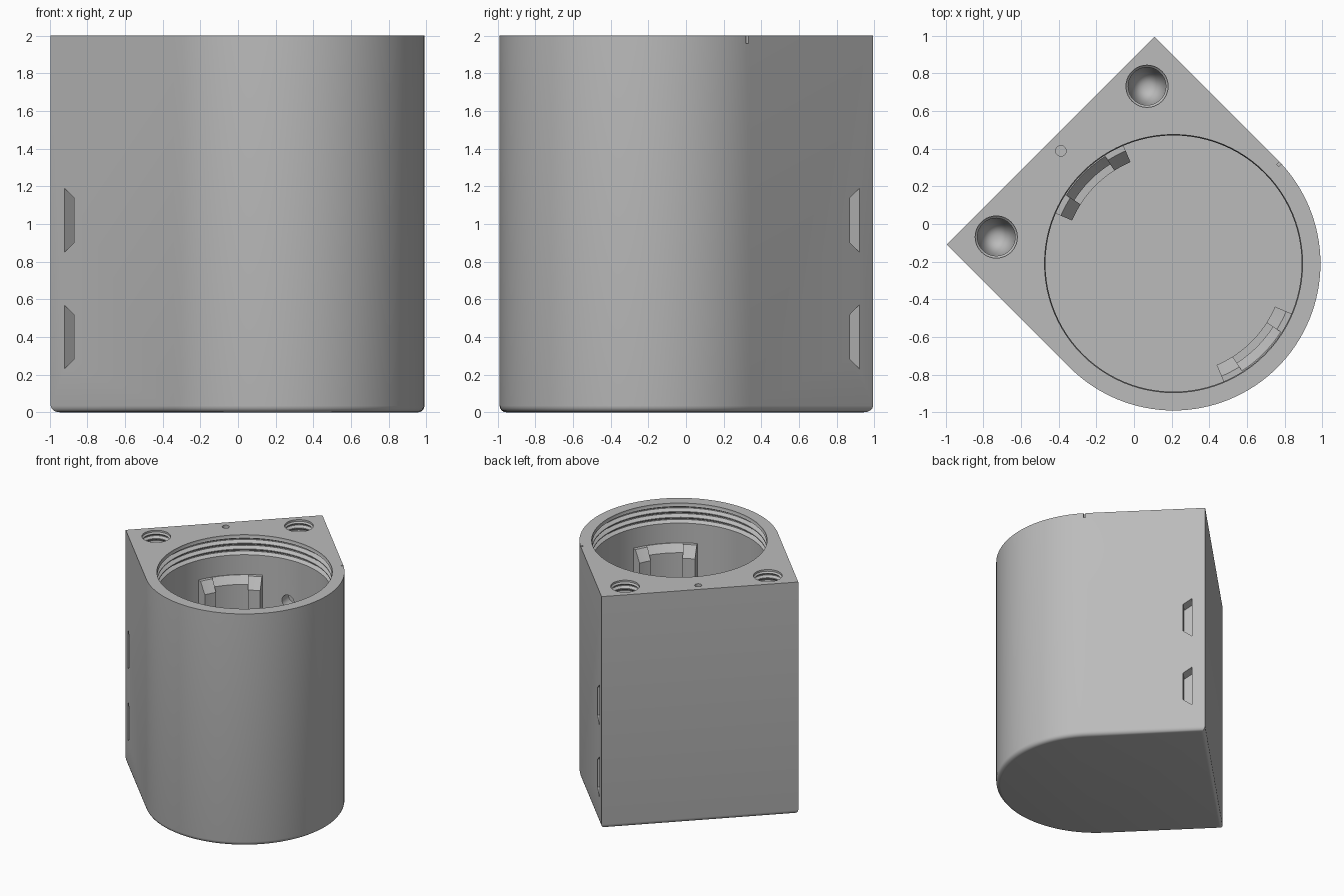
import bpy, bmesh, math
from mathutils import Matrix, Vector

cube = bpy.data.objects.get("Cube")
if cube:
    bpy.data.objects.remove(cube, do_unlink=True)

R = 0.78          # outer radius and half width
BACK = 0.923      # distance from the bore axis to the flat back
PLACE = Matrix.Translation((0.21, -0.21, 0)) @ Matrix.Rotation(math.radians(45), 4, 'Z')

grey = bpy.data.materials.new("plain_grey")
grey.use_nodes = True
colour = (0.5, 0.5, 0.5, 1)
grey.diffuse_color = colour
grey.node_tree.nodes["Principled BSDF"].inputs["Base Color"].default_value = colour


def make(name, bm):
    bmesh.ops.recalc_face_normals(bm, faces=bm.faces)
    me = bpy.data.meshes.new(name)
    bm.to_mesh(me)
    bm.free()
    me.materials.append(grey)
    ob = bpy.data.objects.new(name, me)
    bpy.context.collection.objects.link(ob)
    return ob


def prism(name, points, direction, bevel=0):
    """Extrude a flat outline, optionally rounding its starting rim."""
    bm = bmesh.new()
    base = bm.faces.new([bm.verts.new(p) for p in points])
    rim = list(base.edges)
    ext = bmesh.ops.extrude_face_region(bm, geom=[base], use_keep_orig=True)
    verts = [g for g in ext["geom"] if isinstance(g, bmesh.types.BMVert)]
    bmesh.ops.translate(bm, verts=verts, vec=direction)
    if bevel:
        bmesh.ops.bevel(bm, geom=rim, offset=bevel, segments=4, profile=0.5, affect='EDGES')
    return make(name, bm)


def revolve(name, profile, centre=(0, 0), start=0, end=360, steps=96):
    """Turn a radius/height profile; a partial turn gives a closed, capped sector."""
    full = end - start == 360
    bm = bmesh.new()
    rings = []
    for i in range(steps if full else steps + 1):
        a = math.radians(start + (end - start) * i / steps)
        rings.append([bm.verts.new((centre[0] + r * math.cos(a), centre[1] + r * math.sin(a), z))
                      for r, z in profile])
    n = len(profile)
    for i in range(steps):
        a, b = rings[i], rings[(i + 1) % len(rings)]
        for j in range(n - 1 if full else n):
            k = (j + 1) % n
            bm.faces.new((a[j], a[k], b[k], b[j]))
    if full:
        bmesh.ops.remove_doubles(bm, verts=bm.verts, dist=1e-5)
    else:
        bm.faces.new(rings[0])
        bm.faces.new(rings[-1])
    return make(name, bm)


def thread(radius, depth, bottom, pitch, turns):
    """Ring grooves along a bore wall, listed upwards."""
    pts = []
    for i in range(turns):
        z = bottom + i * pitch
        pts += [(radius, z), (radius + depth, z + pitch * 0.35),
                (radius + depth, z + pitch * 0.5), (radius, z + pitch * 0.85)]
    return pts


def smooth(ob):
    bpy.ops.object.select_all(action='DESELECT')
    ob.select_set(True)
    bpy.context.view_layer.objects.active = ob
    bpy.ops.object.shade_smooth_by_angle(angle=math.radians(25))


# Housing: half round front, flat sides and back, rounded lower rim
outline = [(R, BACK, 0), (-R, BACK, 0)]
for i in range(65):
    a = math.pi * (1 + i / 64)
    outline.append((R * math.cos(a), R * math.sin(a), 0))
housing = prism("housing", outline, Vector((0, 0, 2)), bevel=0.035)

# Main bore with threaded mouth
cutters = [revolve("bore_cutter", [(0, 0.1), (0.68, 0.1)] + thread(0.68, 0.03, 1.83, 0.05, 3)
                   + [(0.685, 1.985), (0.685, 2.05), (0, 2.05)])]

# Threaded screw holes and the side slots beside them
for s in (-1, 1):
    cutters.append(revolve("screw_cutter", [(0, 1.25), (0.1, 1.78)] + thread(0.1, 0.018, 1.8, 0.045, 4)
                           + [(0.112, 1.985), (0.112, 2.05), (0, 2.05)],
                           centre=(s * 0.566, 0.765), steps=40))
    for z in (0.4, 1.02):
        shape = [(0.82, -0.17), (0.82, 0.17), (0.75, 0.12), (0.75, -0.12)]
        cutters.append(prism("slot_cutter", [(s * (R + 0.05), v, z + h) for v, h in shape],
                             Vector((-s * 0.15, 0, 0))))

# Small locating hole, rim tick and wall port
cutters.append(revolve("pin_cutter", [(0, 1.94), (0.028, 1.94), (0.028, 2.05), (0, 2.05)],
                       centre=(0, 0.846), steps=24))
tick = [(R - 0.02, -0.03), (R + 0.03, -0.03), (R + 0.03, -0.015), (R - 0.02, -0.015)]
cutters.append(prism("tick_cutter", [(x, y, 1.96) for x, y in tick], Vector((0, 0, 0.1))))
port = revolve("port_cutter", [(0, 0.6), (0.055, 0.6), (0.055, 0.78), (0, 0.78)], steps=24)
port.data.transform(Matrix.Translation((0, 0, 1.47)) @ Matrix.Rotation(math.radians(50), 4, 'Z')
                    @ Matrix.Rotation(math.radians(90), 4, 'Y'))
cutters.append(port)

bpy.context.view_layer.objects.active = housing
for c in cutters:
    c.hide_render = True
    mod = housing.modifiers.new("cut", 'BOOLEAN')
    mod.operation = 'DIFFERENCE'
    mod.solver = 'EXACT'
    mod.object = c
    bpy.ops.object.modifier_apply(modifier=mod.name)
    bpy.data.objects.remove(c, do_unlink=True)

# Two opposed inner clips: a recessed middle between two chamfered posts
parts = [housing]
post = [(0.7, 0.09), (0.585, 0.09), (0.585, 1.57), (0.65, 1.66), (0.7, 1.66)]
middle = [(0.7, 0.09), (0.585, 0.09), (0.585, 0.4), (0.625, 0.4), (0.625, 1.6), (0.675, 1.66), (0.7, 1.66)]
for side, mid in (("back", 90), ("front", 270)):
    parts.append(revolve(side + "_clip_middle", middle, start=mid - 13, end=mid + 13, steps=10))
    parts.append(revolve(side + "_clip_post_a", post, start=mid - 22, end=mid - 12.5, steps=4))
    parts.append(revolve(side + "_clip_post_b", post, start=mid + 12.5, end=mid + 22, steps=4))

for ob in parts:
    ob.data.transform(PLACE)
    smooth(ob)
